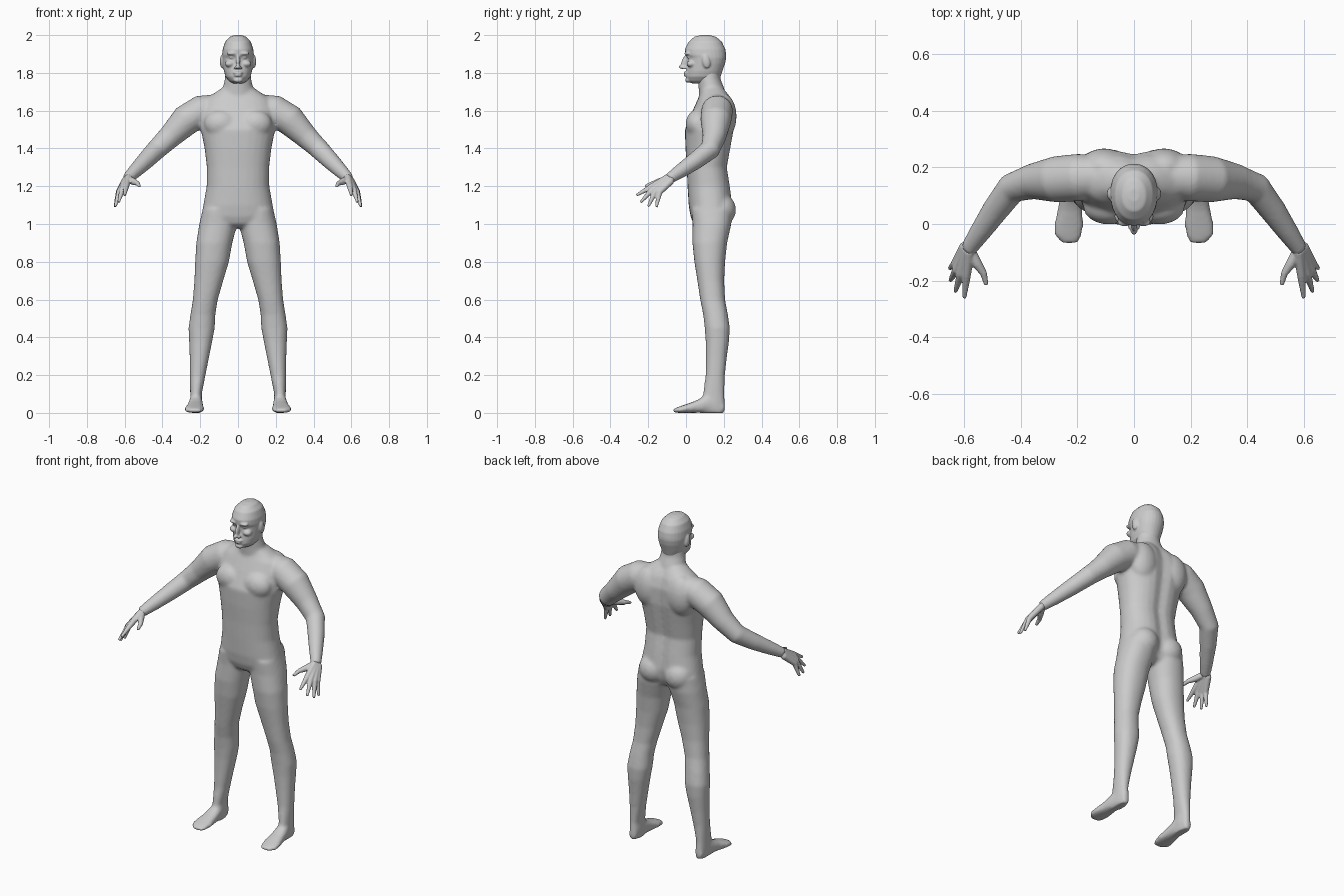
import bpy, bmesh, math
from mathutils import Vector, Matrix

skin = bpy.data.materials.new("plain_grey")
skin.diffuse_color = (0.6, 0.6, 0.6, 1)
SEG = 28


def loft(bm, rings):
    """Closed skin through a list of point rings."""
    rows = [[bm.verts.new(p) for p in ring] for ring in rings]
    n = len(rows[0])
    for a, b in zip(rows, rows[1:]):
        for i in range(n):
            j = (i + 1) % n
            bm.faces.new((a[i], a[j], b[j], b[i]))
    bm.faces.new(rows[0][::-1])
    bm.faces.new(rows[-1])


def oval(u0, u1, v0, v1, power=2.0):
    """Rounded outline between u0..u1 and v0..v1."""
    pts = []
    for i in range(SEG):
        a = math.tau * i / SEG
        c, s = math.cos(a), math.sin(a)
        k = 2 / power
        pts.append(((u0 + u1) / 2 + (u1 - u0) / 2 * math.copysign(abs(c) ** k, c),
                    (v0 + v1) / 2 + (v1 - v0) / 2 * math.copysign(abs(s) ** k, s)))
    return pts


def stack(bm, rows, side=1, power=2.0, groove=0.0):
    """Loft of level outlines: z, x0, x1, y front, y back."""
    rings = []
    for z, x0, x1, yf, yb in rows:
        mid = (yf + yb) / 2
        rings.append([(side * x, y - (groove * math.exp(-(x / 0.035) ** 2) if y > mid else 0), z)
                      for x, y in oval(x0, x1, yf, yb, power)])
    loft(bm, rings)


def tube(bm, path, side=1):
    """Round limb through x, y, z, radius stations."""
    pts = [Vector((side * x, y, z)) for x, y, z, r in path]
    rings = []
    for i, p in enumerate(pts):
        d = (pts[min(i + 1, len(pts) - 1)] - pts[max(i - 1, 0)]).normalized()
        u = d.cross(Vector((0, 0, 1))).normalized()
        v = d.cross(u)
        r = path[i][3]
        rings.append([p + u * r * math.cos(math.tau * k / SEG) + v * r * math.sin(math.tau * k / SEG)
                      for k in range(SEG)])
    loft(bm, rings)


def blob(bm, pos, size, tilt=0.0):
    m = Matrix.Translation(pos) @ Matrix.Rotation(tilt, 4, 'X') @ Matrix.Diagonal((*size, 1))
    bmesh.ops.create_uvsphere(bm, u_segments=20, v_segments=12, radius=1, matrix=m)


def finish(bm, name, voxel, smooth):
    """Fuse overlapping volumes into one soft surface."""
    bmesh.ops.recalc_face_normals(bm, faces=bm.faces)
    me = bpy.data.meshes.new(name)
    bm.to_mesh(me)
    bm.free()
    me.materials.append(skin)
    ob = bpy.data.objects.new(name, me)
    bpy.context.collection.objects.link(ob)
    r = ob.modifiers.new("fuse", 'REMESH')
    r.mode = 'VOXEL'
    r.voxel_size = voxel
    r.use_smooth_shade = True
    s = ob.modifiers.new("soften", 'SMOOTH')
    s.factor = 0.5
    s.iterations = smooth


# Body: torso, neck, arms, legs and feet
bm = bmesh.new()
torso = [(1.72, .085, .08, .205), (1.69, .13, .075, .228), (1.66, .175, .062, .245),
         (1.6, .2, .035, .262), (1.5, .197, -.006, .258), (1.4, .177, -.003, .24),
         (1.3, .165, .004, .222), (1.2, .166, .008, .238), (1.1, .184, .014, .25),
         (1.04, .194, .024, .24), (1.0, .16, .04, .22), (.98, .08, .07, .19)]
stack(bm, [(z, -w, w, f, b) for z, w, f, b in torso], power=2.3, groove=.016)
neck = [(1.82, .065, .07, .18), (1.77, .07, .062, .182), (1.73, .078, .066, .198), (1.66, .1, .07, .22)]
stack(bm, [(z, -w, w, f, b) for z, w, f, b in neck])
leg = [(1.08, .02, .187, .03, .245), (1.0, .004, .205, .035, .24), (.9, .03, .221, .034, .218),
       (.8, .048, .227, .044, .207), (.7, .078, .231, .06, .202), (.6, .107, .239, .075, .207),
       (.52, .12, .252, .091, .222), (.45, .123, .262, .099, .232), (.38, .136, .259, .104, .228),
       (.3, .152, .256, .105, .217), (.2, .172, .255, .104, .206), (.1, .192, .253, .09, .203),
       (.05, .188, .253, .08, .207), (0, .195, .25, .08, .2)]
foot = [(.205, .2, .243, .004, .05), (.12, .188, .258, 0, .1), (.05, .183, .27, 0, .064),
        (0, .178, .282, 0, .046), (-.04, .183, .283, 0, .032), (-.07, .2, .255, .002, .02)]
arm = [(.08, .17, 1.63, .06), (.19, .165, 1.6, .084), (.275, .158, 1.55, .082),
       (.36, .15, 1.463, .063), (.432, .127, 1.394, .054), (.49, .05, 1.335, .047),
       (.545, -.03, 1.28, .038), (.588, -.092, 1.238, .029)]
for s in (-1, 1):
    stack(bm, leg, s, 2.2)
    loft(bm, [[(s * x, y, z) for x, z in oval(x0, x1, z0, z1, 2.4)] for y, x0, x1, z0, z1 in foot])
    tube(bm, arm, s)
    blob(bm, (s * .085, .185, 1.075), (.085, .08, .085))    # buttock
    blob(bm, (s * .105, .2, 1.57), (.09, .068, .12))        # shoulder blade
    blob(bm, (s * .09, .06, 1.53), (.09, .062, .075))       # chest
finish(bm, "body", .009, 8)

# Hands: each finger runs from the wrist over a knuckle to its tip
knuckles_tips = [((.592, -.18, 1.2), (.600, -.262, 1.152)), ((.612, -.177, 1.185), (.632, -.24, 1.115)),
                 ((.628, -.163, 1.172), (.650, -.2, 1.092)), ((.632, -.14, 1.168), (.652, -.157, 1.09))]
for s, name in ((-1, "right_hand"), (1, "left_hand")):
    bm = bmesh.new()
    for i, (k, t) in enumerate(knuckles_tips):
        mid = [(a + b) / 2 for a, b in zip(k, t)]
        w = (.582 + .006 * i, -.1 + .006 * i, 1.244 - .006 * i)
        tube(bm, [(.565 + .004 * i, -.07, 1.255, .017), (*w, .019), (*k, .0155), (*mid, .0115), (*t, .007)], s)
    tube(bm, [(.58, -.09, 1.24, .018), (.555, -.14, 1.225, .018), (.532, -.175, 1.215, .0125),
              (.522, -.215, 1.2, .008)], s)                 # thumb
    finish(bm, name, .004, 4)

# Head: skull and jaw, with face details
bm = bmesh.new()
skull = [(2.0, .018, .08, .125), (1.992, .042, .045, .158), (1.965, .068, .014, .19), (1.925, .081, -.006, .209),
         (1.895, .084, -.004, .213), (1.88, .084, .008, .213), (1.85, .081, .008, .207),
         (1.81, .075, .003, .193), (1.78, .066, .0, .183), (1.757, .048, .008, .17), (1.745, .03, .03, .14)]
stack(bm, [(z, -w, w, f, b) for z, w, f, b in skull], power=2.15)
blob(bm, (0, -.004, 1.858), (.011, .02, .04), -.3)          # nose bridge
blob(bm, (0, -.02, 1.832), (.013, .019, .012))              # nose tip
blob(bm, (0, .0, 1.801), (.026, .014, .007))                # upper lip
blob(bm, (0, .001, 1.787), (.022, .014, .007))              # lower lip
blob(bm, (0, .012, 1.762), (.026, .017, .014))              # chin
for s in (-1, 1):
    blob(bm, (s * .033, .008, 1.903), (.028, .017, .01))    # brow
    blob(bm, (s * .033, .017, 1.882), (.014, .011, .008))   # eye
    blob(bm, (s * .044, .027, 1.848), (.026, .024, .018))   # cheek
    blob(bm, (s * .013, -.009, 1.826), (.009, .012, .008))  # nostril
    blob(bm, (s * .085, .107, 1.86), (.011, .021, .036), .2)  # ear
finish(bm, "head", .005, 4)
